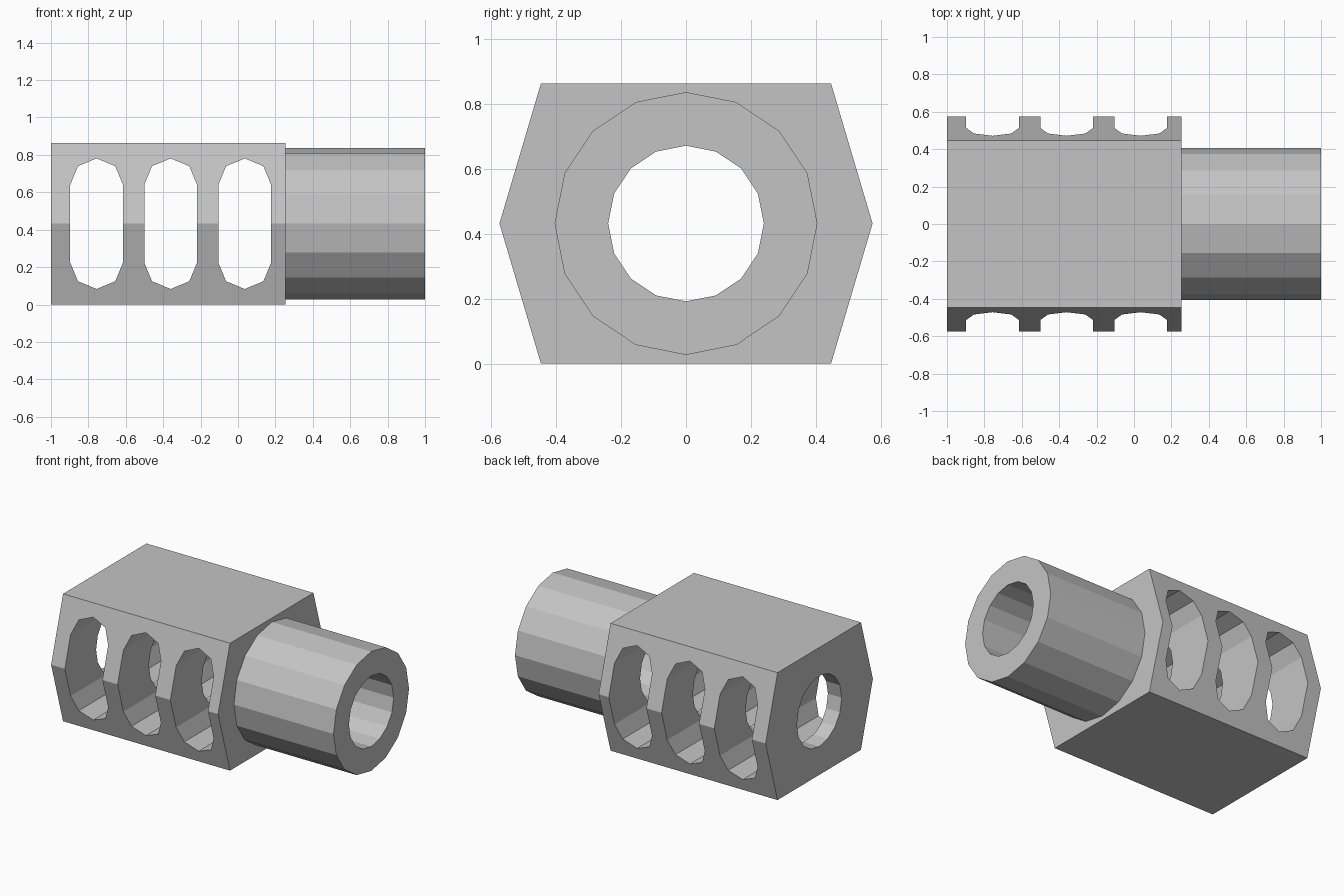
import bpy, bmesh, math
from mathutils import Vector

cube = bpy.data.objects.get("Cube")
if cube:
    bpy.data.objects.remove(cube, do_unlink=True)

MID = 0.432  # height of the bore axis

steel = bpy.data.materials.new("light grey steel")
steel.use_nodes = True
color = (0.55, 0.55, 0.55, 1)
steel.diffuse_color = color
steel.node_tree.nodes["Principled BSDF"].inputs["Base Color"].default_value = color


def prism(name, outline, offset):
    """Extrude a closed outline of 3D points into a solid."""
    bm = bmesh.new()
    face = bm.faces.new([bm.verts.new(p) for p in outline])
    ext = bmesh.ops.extrude_face_region(bm, geom=[face])
    moved = [g for g in ext["geom"] if isinstance(g, bmesh.types.BMVert)]
    bmesh.ops.translate(bm, verts=moved, vec=Vector(offset))
    bmesh.ops.recalc_face_normals(bm, faces=bm.faces)
    mesh = bpy.data.meshes.new(name)
    bm.to_mesh(mesh)
    bm.free()
    mesh.materials.append(steel)
    obj = bpy.data.objects.new(name, mesh)
    bpy.context.collection.objects.link(obj)
    return obj


def rod(name, radius, x0, x1, sides=16):
    turn = [math.tau * i / sides for i in range(sides)]
    ring = [(x0, radius * math.sin(a), MID + radius * math.cos(a)) for a in turn]
    return prism(name, ring, (x1 - x0, 0, 0))


def slot(name, x, radius=0.141, half_straight=0.208):
    """Upright slot with faceted round ends, running front to back."""
    outline = []
    for side in (1, -1):
        for i in range(5):
            a = math.pi * i / 4
            outline.append((x + side * radius * math.cos(a), -0.8,
                            MID + side * (half_straight + radius * math.sin(a))))
    return prism(name, outline, (0, 1.6, 0))


def combine(target, other, operation):
    """Apply a boolean and remove the helper object."""
    mod = target.modifiers.new(operation, "BOOLEAN")
    mod.operation = operation
    mod.solver = "EXACT"
    mod.object = other
    bpy.context.view_layer.objects.active = target
    bpy.ops.object.modifier_apply(modifier=mod.name)
    bpy.data.objects.remove(other, do_unlink=True)


# Six-sided body with pointed flanks
hexagon = [(-1, -0.447, 0), (-1, 0.447, 0), (-1, 0.575, MID),
           (-1, 0.447, 2 * MID), (-1, -0.447, 2 * MID), (-1, -0.575, MID)]
body = prism("ported_body", hexagon, (1.253, 0, 0))

# Round mounting collar
combine(body, rod("collar", 0.405, 0.21, 1), "UNION")

# Bore along the whole length
combine(body, rod("bore_cutter", 0.24, -1.2, 1.2), "DIFFERENCE")

# Three ports through both flanks
for i in range(3):
    combine(body, slot("port_cutter", -0.756 + 0.396 * i), "DIFFERENCE")
